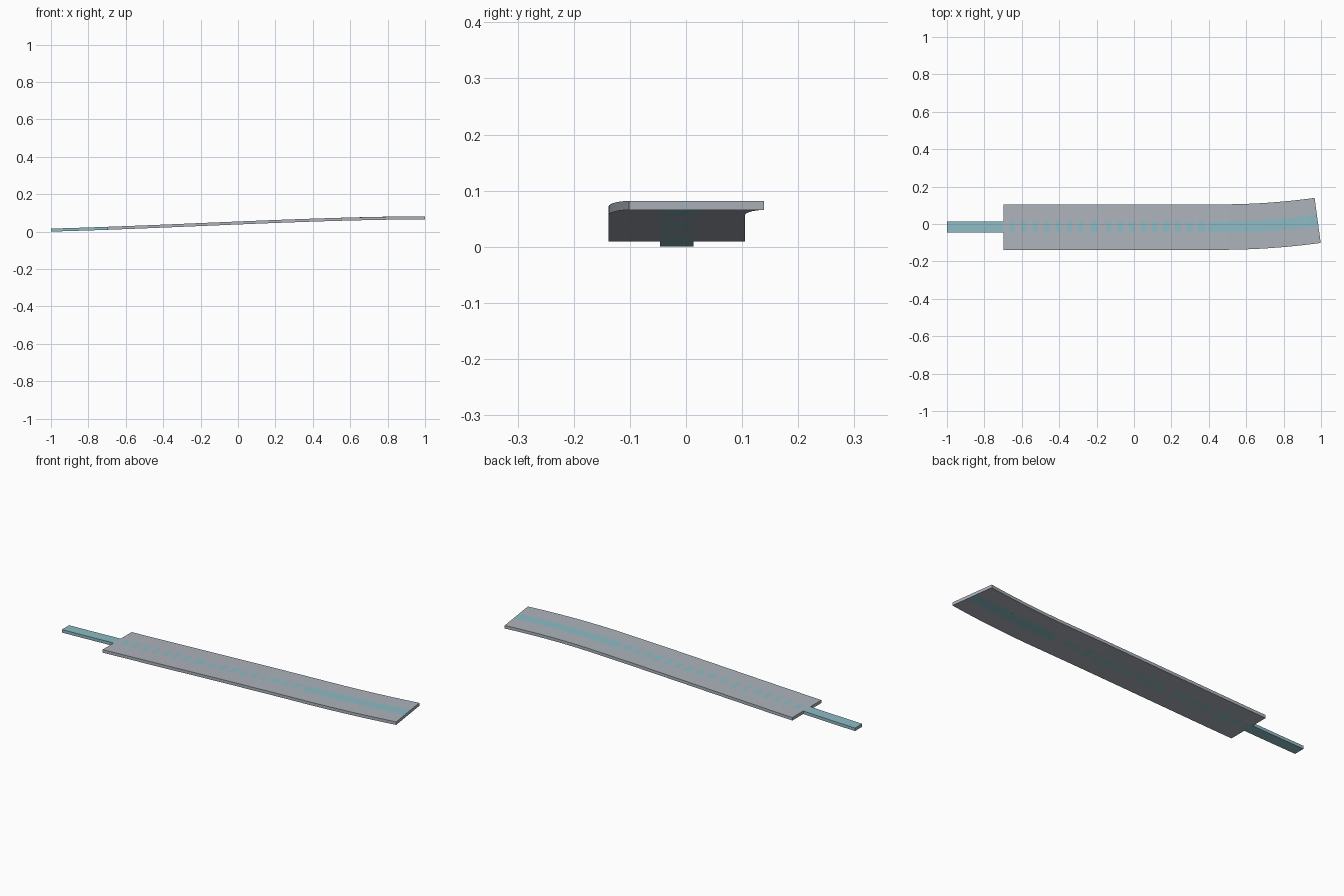
import bpy, bmesh, math

if "Cube" in bpy.data.objects:
    bpy.data.objects.remove(bpy.data.objects["Cube"])

BEND_X = 0.46       # where the sideways bend starts
END_X = 0.982       # end of the centre line
ANGLE = 0.136       # total turn of the bend
Y0 = -0.0165        # centre line of the straight part
THICK = 0.016
RADIUS = (END_X - BEND_X) / math.sin(ANGLE)


def height(x):
    """Underside height along the gentle S-shaped rise."""
    return 0.038 + 0.0413 * x - 0.005 * x**2 - 0.0083 * x**3


def centre(s):
    """Centre point and heading; s is x on the straight, arc length after."""
    if s <= BEND_X:
        return s, Y0, 0.0
    a = (s - BEND_X) / RADIUS
    return BEND_X + RADIUS * math.sin(a), Y0 + RADIUS * (1 - math.cos(a)), a


def material(name, rgb):
    m = bpy.data.materials.new(name)
    m.diffuse_color = (*rgb, 1)
    m.use_nodes = True
    m.node_tree.nodes["Principled BSDF"].inputs["Base Color"].default_value = m.diffuse_color
    return m


def ribbon(name, start, width, mat, lift=0.0):
    """Sweep a flat rectangular section along the path."""
    n1, n2 = round((BEND_X - start) / 0.06), 12
    stations = [start + (BEND_X - start) * i / n1 for i in range(n1)]
    stations += [BEND_X + RADIUS * ANGLE * i / n2 for i in range(n2 + 1)]
    bm = bmesh.new()
    rings = []
    for s in stations:
        x, y, a = centre(s)
        z = height(x)
        ring = []
        for side, dz in ((-1, 0), (1, 0), (1, THICK + lift), (-1, THICK + lift)):
            w = side * width / 2
            ring.append(bm.verts.new((x - w * math.sin(a), y + w * math.cos(a), z + dz)))
        rings.append(ring)
    for a, b in zip(rings, rings[1:]):
        for i in range(4):
            j = (i + 1) % 4
            bm.faces.new((a[i], a[j], b[j], b[i]))
    bm.faces.new(rings[0])
    bm.faces.new(rings[-1])
    bmesh.ops.recalc_face_normals(bm, faces=bm.faces)
    me = bpy.data.meshes.new(name)
    bm.to_mesh(me)
    bm.free()
    me.materials.append(mat)
    ob = bpy.data.objects.new(name, me)
    bpy.context.collection.objects.link(ob)
    return ob


grey = material("blue_grey", (0.42, 0.45, 0.50))
teal = material("pale_teal", (0.27, 0.50, 0.56))

# Wide deck, and the narrow strip running through it and out of one end
ribbon("deck", -0.697, 0.243, grey)
ribbon("centre_strip", -1.0, 0.060, teal)
